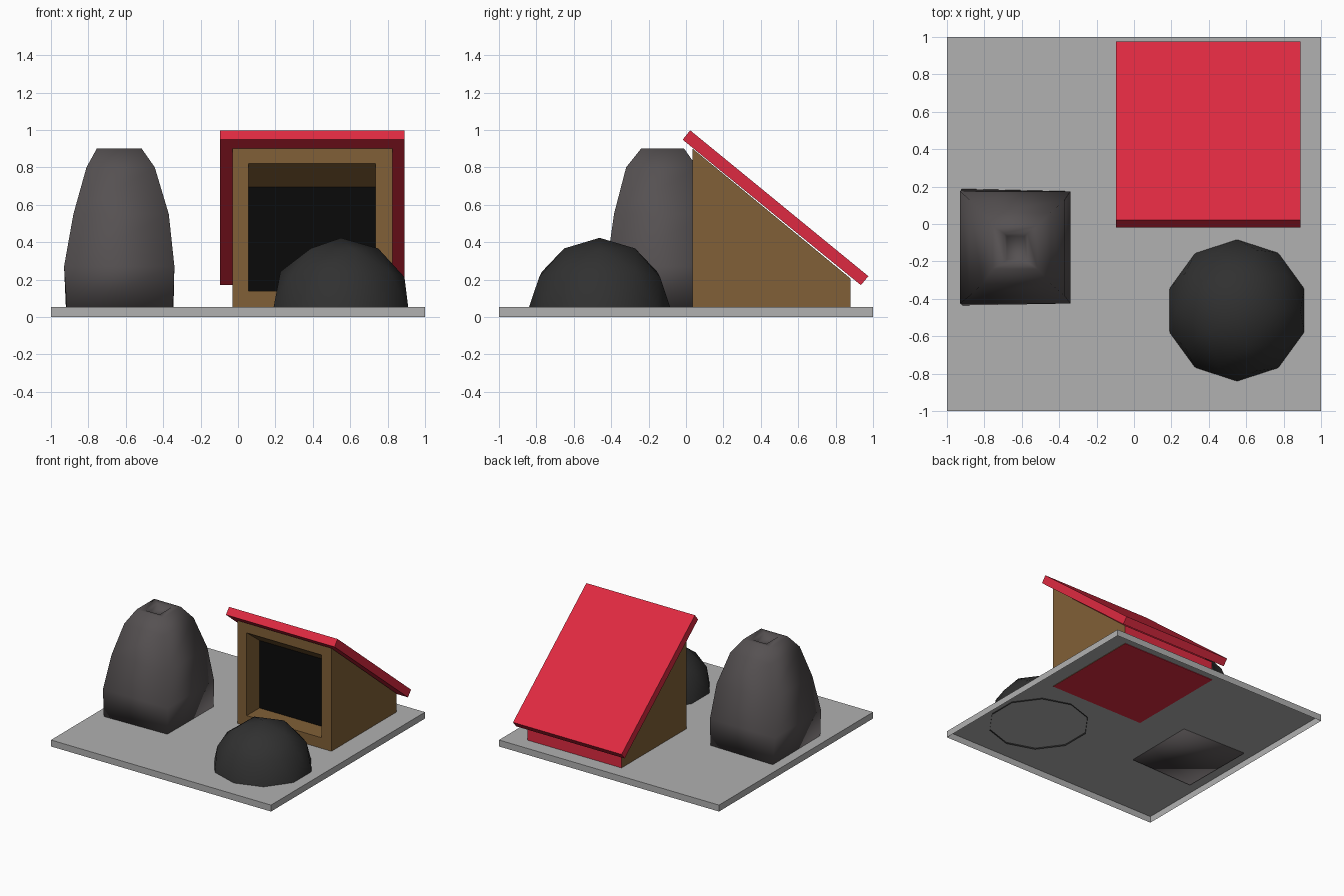
import bpy, bmesh, math

if "Cube" in bpy.data.objects:
    bpy.data.objects.remove(bpy.data.objects["Cube"])


def material(name, r, g, b):
    m = bpy.data.materials.new(name)
    m.diffuse_color = (r, g, b, 1)
    m.use_nodes = True
    m.node_tree.nodes["Principled BSDF"].inputs["Base Color"].default_value = m.diffuse_color
    return m


grey = material("slab grey", 0.44, 0.44, 0.44)
red = material("roof red", 0.73, 0.023, 0.052)
brown = material("wood brown", 0.22, 0.117, 0.038)
black = material("doorway black", 0.003, 0.003, 0.003)
stone = material("stone grey", 0.092, 0.082, 0.084)
dark = material("boulder dark", 0.03, 0.03, 0.03)


def finish(name, bm, mats, smooth=None):
    bm.normal_update()
    me = bpy.data.meshes.new(name)
    bm.to_mesh(me)
    bm.free()
    ob = bpy.data.objects.new(name, me)
    bpy.context.collection.objects.link(ob)
    for m in mats:
        me.materials.append(m)
    if smooth:
        bpy.ops.object.select_all(action='DESELECT')
        ob.select_set(True)
        bpy.context.view_layer.objects.active = ob
        bpy.ops.object.shade_smooth_by_angle(angle=math.radians(smooth))
    return ob


def loop(bm, points):
    return [bm.verts.new(p) for p in points]


def bridge(bm, a, b, mat=0):
    faces = []
    n = len(a)
    for i in range(n):
        f = bm.faces.new((a[i], a[(i + 1) % n], b[(i + 1) % n], b[i]))
        f.material_index = mat
        faces.append(f)
    return faces


def rect(x0, x1, y0, y1, z):
    return [(x0, y0, z), (x1, y0, z), (x1, y1, z), (x0, y1, z)]


# Ground slab: thin box, open underneath
bm = bmesh.new()
low = loop(bm, rect(-1, 1, -1, 1, 0))
top = loop(bm, rect(-1, 1, -1, 1, 0.053))
bridge(bm, low, top)
bm.faces.new(top)
finish("ground_slab", bm, [grey])

# Hut: wedge-shaped body with a recessed doorway in the front
X0, X1, Y0, Y1, ZB = -0.03, 0.825, 0.035, 0.88, 0.049
bm = bmesh.new()
front = loop(bm, [(X0, Y0, ZB), (X1, Y0, ZB), (X1, Y0, 0.90), (X0, Y0, 0.90)])
back = loop(bm, [(X0, Y1, ZB), (X1, Y1, ZB), (X1, Y1, 0.205), (X0, Y1, 0.205)])
door = loop(bm, [(0.055, Y0, 0.14), (0.735, Y0, 0.14),
                 (0.735, Y0, 0.82), (0.055, Y0, 0.82)])
inner = loop(bm, [(0.055, 0.20, 0.14), (0.735, 0.20, 0.14),
                  (0.735, 0.20, 0.695), (0.055, 0.20, 0.695)])
shell = bridge(bm, back, front)
shell[0].material_index = 1            # underside
shell[2].material_index = 1            # sloped top
bm.faces.new(back[::-1]).material_index = 1
bridge(bm, front, door)
bridge(bm, door, inner)
bm.faces.new(inner).material_index = 2
# consistent outward normals
bmesh.ops.recalc_face_normals(bm, faces=bm.faces)
finish("hut_body", bm, [brown, red, black])

# Roof: sloping board with overhang
bm = bmesh.new()
side = [(-0.018, 0.948), (0.935, 0.17), (0.975, 0.218), (0.022, 0.998)]
a = loop(bm, [(-0.097, y, z) for y, z in side])
b = loop(bm, [(0.89, y, z) for y, z in side])
bridge(bm, a, b)
bm.faces.new(a)
bm.faces.new(b)
bmesh.ops.recalc_face_normals(bm, faces=bm.faces)
finish("hut_roof", bm, [red])

# Round boulder: upper half of a faceted ball
bm = bmesh.new()
bmesh.ops.create_icosphere(bm, subdivisions=2, radius=0.38)
bmesh.ops.delete(bm, geom=[v for v in bm.verts if v.co.z < -0.01], context='VERTS')
bmesh.ops.translate(bm, verts=bm.verts, vec=(0.55, -0.462, 0.043))
finish("round_boulder", bm, [dark], 60)

# Tall rock: tapering four-sided stack with a small hollow on top
bm = bmesh.new()
base = loop(bm, [(-0.915, -0.435, 0.045), (-0.348, -0.42, 0.045),
                 (-0.345, 0.175, 0.045), (-0.92, 0.188, 0.045)])
rows = [(-0.93, -0.34, -0.425, 0.175, 0.27), (-0.88, -0.37, -0.385, 0.13, 0.55),
        (-0.81, -0.445, -0.32, 0.06, 0.80), (-0.755, -0.515, -0.24, -0.01, 0.90),
        (-0.695, -0.57, -0.205, -0.05, 0.895), (-0.68, -0.585, -0.19, -0.065, 0.86)]
bm.faces.new(base[::-1])
ring = base
for r in rows:
    nxt = loop(bm, rect(*r))
    bridge(bm, ring, nxt)
    ring = nxt
bm.faces.new(ring)
finish("tall_rock", bm, [stone], 95)
